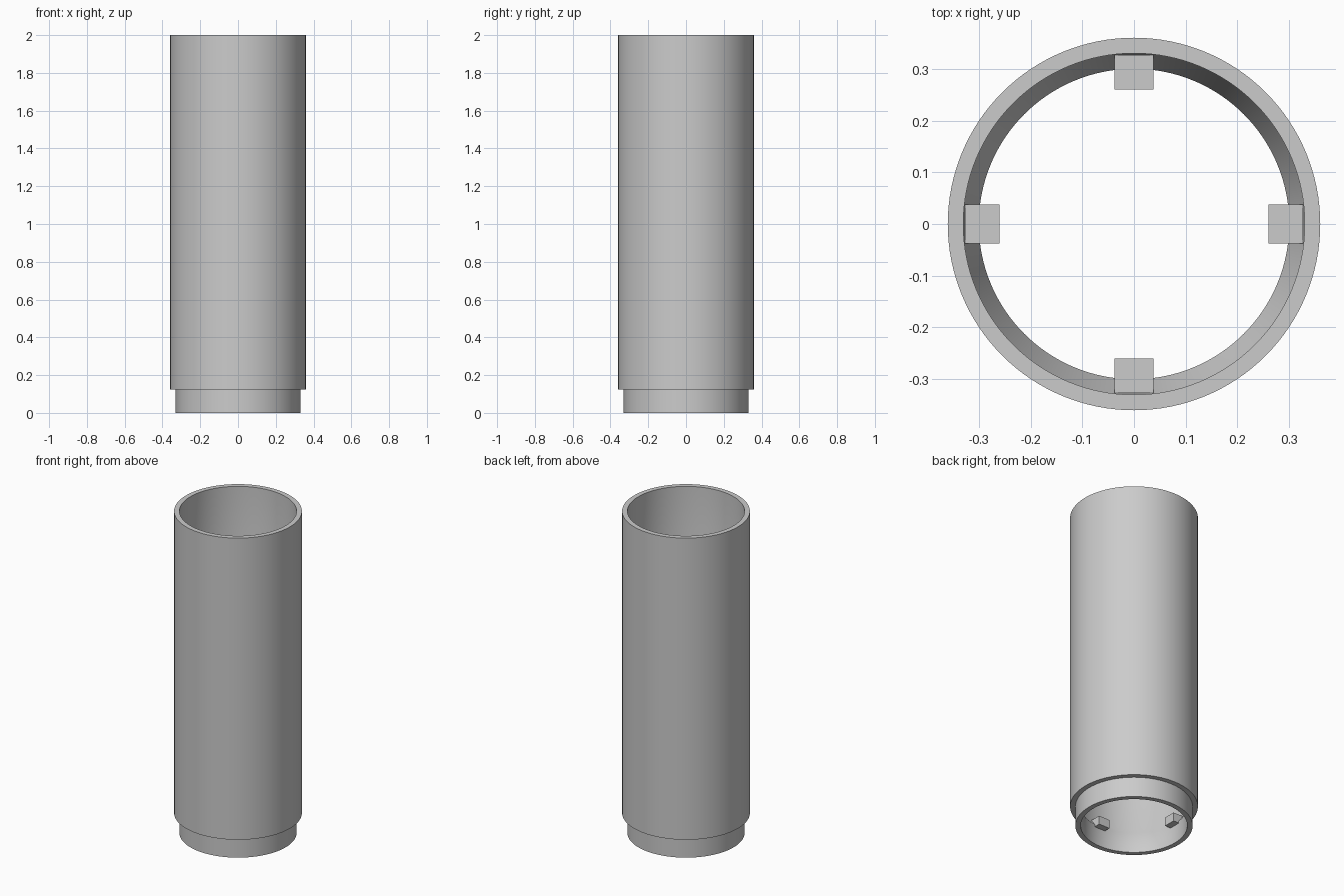
import bpy, bmesh, math
from mathutils import Matrix

cube = bpy.data.objects.get("Cube")
if cube:
    bpy.data.objects.remove(cube, do_unlink=True)

SEGMENTS = 128
OUTER, MIDDLE, INNER = 0.36, 0.33, 0.30
HEIGHT, COLLAR = 2.0, 0.125

grey = bpy.data.materials.new("light_grey")
grey.use_nodes = True
grey.diffuse_color = (0.6, 0.6, 0.6, 1)
grey.node_tree.nodes["Principled BSDF"].inputs["Base Color"].default_value = (0.6, 0.6, 0.6, 1)


def add_object(name, bm):
    bmesh.ops.recalc_face_normals(bm, faces=bm.faces)
    mesh = bpy.data.meshes.new(name)
    bm.to_mesh(mesh)
    bm.free()
    mesh.materials.append(grey)
    obj = bpy.data.objects.new(name, mesh)
    bpy.context.collection.objects.link(obj)
    return obj


# Tube: wall section turned about z, with a narrower collar at the foot
# and a sloped shoulder inside
section = [(INNER, 0), (MIDDLE, 0), (MIDDLE, COLLAR), (OUTER, COLLAR),
           (OUTER, HEIGHT), (MIDDLE, HEIGHT), (MIDDLE, COLLAR + 0.04), (INNER, COLLAR)]
bm = bmesh.new()
points = [bm.verts.new((r, 0, z)) for r, z in section]
edges = [bm.edges.new((a, b)) for a, b in zip(points, points[1:] + points[:1])]
bmesh.ops.spin(bm, geom=points + edges, cent=(0, 0, 0), axis=(0, 0, 1),
               angle=math.tau, steps=SEGMENTS, use_duplicate=False)
bmesh.ops.remove_doubles(bm, verts=bm.verts, dist=0.0005)
tube = add_object("tube", bm)
bpy.ops.object.select_all(action="DESELECT")
tube.select_set(True)
bpy.context.view_layer.objects.active = tube
bpy.ops.object.shade_smooth_by_angle(angle=math.radians(45))

# Four small stop blocks around the inner shoulder
inner_end, outer_end, low, high, width = 0.26, 0.327, 0.112, 0.166, 0.075
for i, side in enumerate(("left", "back", "right", "front")):
    bm = bmesh.new()
    place = (Matrix.Rotation(i * math.pi / 2, 4, "Z")
             @ Matrix.Translation(((inner_end + outer_end) / 2, 0, (low + high) / 2))
             @ Matrix.Diagonal((outer_end - inner_end, width, high - low, 1)))
    bmesh.ops.create_cube(bm, size=1, matrix=place)
    add_object(side + "_stop_block", bm)
